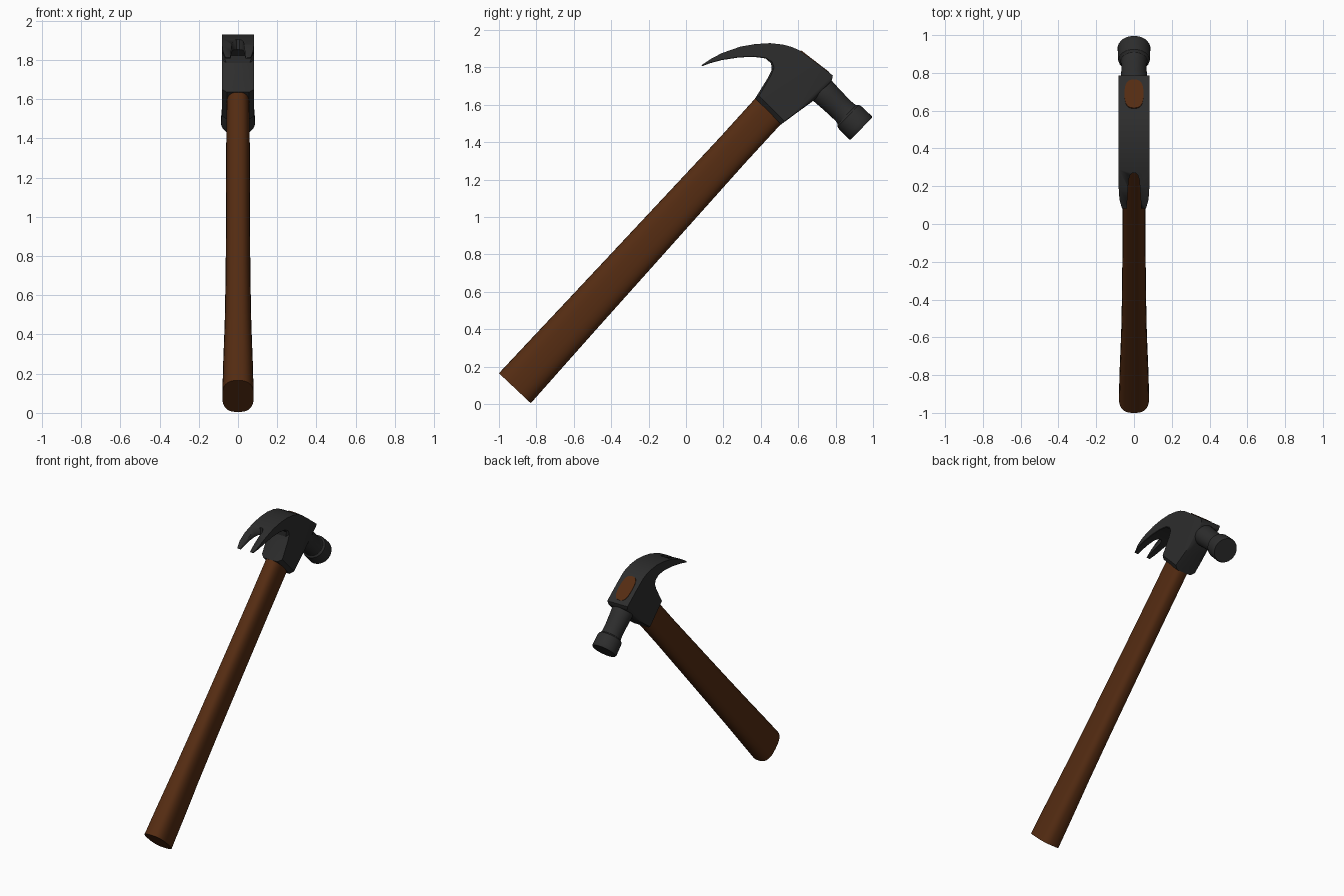
import bpy, bmesh, math
from mathutils import Vector

if "Cube" in bpy.data.objects:
    bpy.data.objects.remove(bpy.data.objects["Cube"])

V = Vector
X = V((1, 0, 0))


def material(name, rgb):
    m = bpy.data.materials.new(name)
    m.diffuse_color = (*rgb, 1)
    m.use_nodes = True
    m.node_tree.nodes["Principled BSDF"].inputs["Base Color"].default_value = m.diffuse_color
    return m


steel = material("dark_steel", (0.026, 0.026, 0.026))
wood = material("brown_wood", (0.09, 0.025, 0.006))


def loft(name, rings, mat, angle=30):
    """Skin a list of equal-length point rings and cap both ends."""
    bm = bmesh.new()
    loops = [[bm.verts.new(p) for p in ring] for ring in rings]
    n = len(loops[0])
    for a, b in zip(loops, loops[1:]):
        for i in range(n):
            j = (i + 1) % n
            bm.faces.new((a[i], a[j], b[j], b[i]))
    bm.faces.new(loops[0])
    bm.faces.new(loops[-1])
    bmesh.ops.recalc_face_normals(bm, faces=bm.faces)
    me = bpy.data.meshes.new(name)
    bm.to_mesh(me)
    bm.free()
    ob = bpy.data.objects.new(name, me)
    bpy.context.collection.objects.link(ob)
    if mat:
        me.materials.append(mat)
    bpy.ops.object.select_all(action='DESELECT')
    ob.select_set(True)
    bpy.context.view_layer.objects.active = ob
    bpy.ops.object.shade_smooth_by_angle(angle=math.radians(angle))
    return ob


def oval(centre, u, v, ru, rv, n=32, power=2.0):
    """Superellipse ring around a centre point."""
    pts = []
    for i in range(n):
        t = 2 * math.pi * i / n
        c, s = math.cos(t), math.sin(t)
        pts.append(centre + u * ru * math.copysign(abs(c) ** (2 / power), c)
                   + v * rv * math.copysign(abs(s) ** (2 / power), s))
    return pts


# handle: oval sections (y, z, half depth, half width), flared at the foot
across = V((0, 0.728, -0.685))
handle_sections = [(-0.915, 0.085, 0.117, 0.080), (-0.77, 0.244, 0.114, 0.076),
                   (-0.58, 0.452, 0.110, 0.068), (-0.35, 0.703, 0.106, 0.063),
                   (-0.05, 1.031, 0.101, 0.061), (0.25, 1.359, 0.096, 0.060),
                   (0.44, 1.567, 0.097, 0.059)]
rings = [oval(V((0, y, z)), X, across, hx, hd, power=2.7)
         for y, z, hd, hx in handle_sections]
rings.append(oval(V((0, 0.69, 1.834)), X, V((0, 0.79, -0.61)), 0.05, 0.095, power=2.7))
loft("handle", rings, wood)

# claw and socket: stations (upper y, z, lower y, z, half width, lower chamfer)
stations = [(0.083, 1.812, 0.087, 1.807, 0.064, 0.002),
            (0.13, 1.844, 0.13, 1.823, 0.077, 0.003),
            (0.19, 1.876, 0.19, 1.839, 0.081, 0.003),
            (0.29, 1.911, 0.28, 1.853, 0.081, 0.003),
            (0.37, 1.925, 0.36, 1.857, 0.081, 0.003),
            (0.45, 1.930, 0.425, 1.848, 0.081, 0.004),
            (0.52, 1.922, 0.455, 1.822, 0.081, 0.010),
            (0.57, 1.908, 0.458, 1.785, 0.081, 0.020),
            (0.61, 1.889, 0.435, 1.740, 0.081, 0.025),
            (0.68, 1.838, 0.370, 1.635, 0.081, 0.025),
            (0.785, 1.757, 0.508, 1.495, 0.081, 0.025),
            (0.781, 1.735, 0.585, 1.552, 0.076, 0.022),
            (0.775, 1.725, 0.64, 1.592, 0.070, 0.020),
            (0.765, 1.715, 0.685, 1.625, 0.058, 0.015)]
rings = []
for uy, uz, ly, lz, w, c in stations:
    up, lo = V((0, uy, uz)), V((0, ly, lz))
    side = lo + (up - lo) * min(0.5, c / (up - lo).length)
    rings.append([up - X * w, up + X * w, side + X * w,
                  lo + X * (w - c), lo - X * (w - c), side - X * w])
claw = loft("claw_head", rings, steel, 28)

# slot between the two claws
outline = [(0.05, 0.040), (0.12, 0.036), (0.20, 0.031), (0.235, 0.028),
           (0.258, 0.020), (0.27, 0.008)]
flat = [(x, y) for y, x in outline] + [(-x, y) for y, x in reversed(outline)]
cutter = loft("slot_cutter", [[V((x, y, z)) for x, y in flat] for z in (1.7, 2.0)], None)
cutter.hide_render = True
cutter.hide_set(True)
cut = claw.modifiers.new("slot", 'BOOLEAN')
cut.operation = 'DIFFERENCE'
cut.solver = 'EXACT'
cut.object = cutter

# neck and striking face: turned profile (distance behind the face, radius)
axis = V((0, 0.718, -0.696))
side = V((0, 0.696, 0.718))
face = V((0, 0.938, 1.473))
profile = [(0.34, 0.060), (0.30, 0.074), (0.24, 0.070), (0.17, 0.067), (0.125, 0.067),
           (0.108, 0.071), (0.098, 0.082), (0.085, 0.085), (0.03, 0.086),
           (0.008, 0.087), (0.0, 0.083)]
loft("neck_and_striking_face",
     [oval(face - axis * d, X, side, r, r) for d, r in profile], steel)
